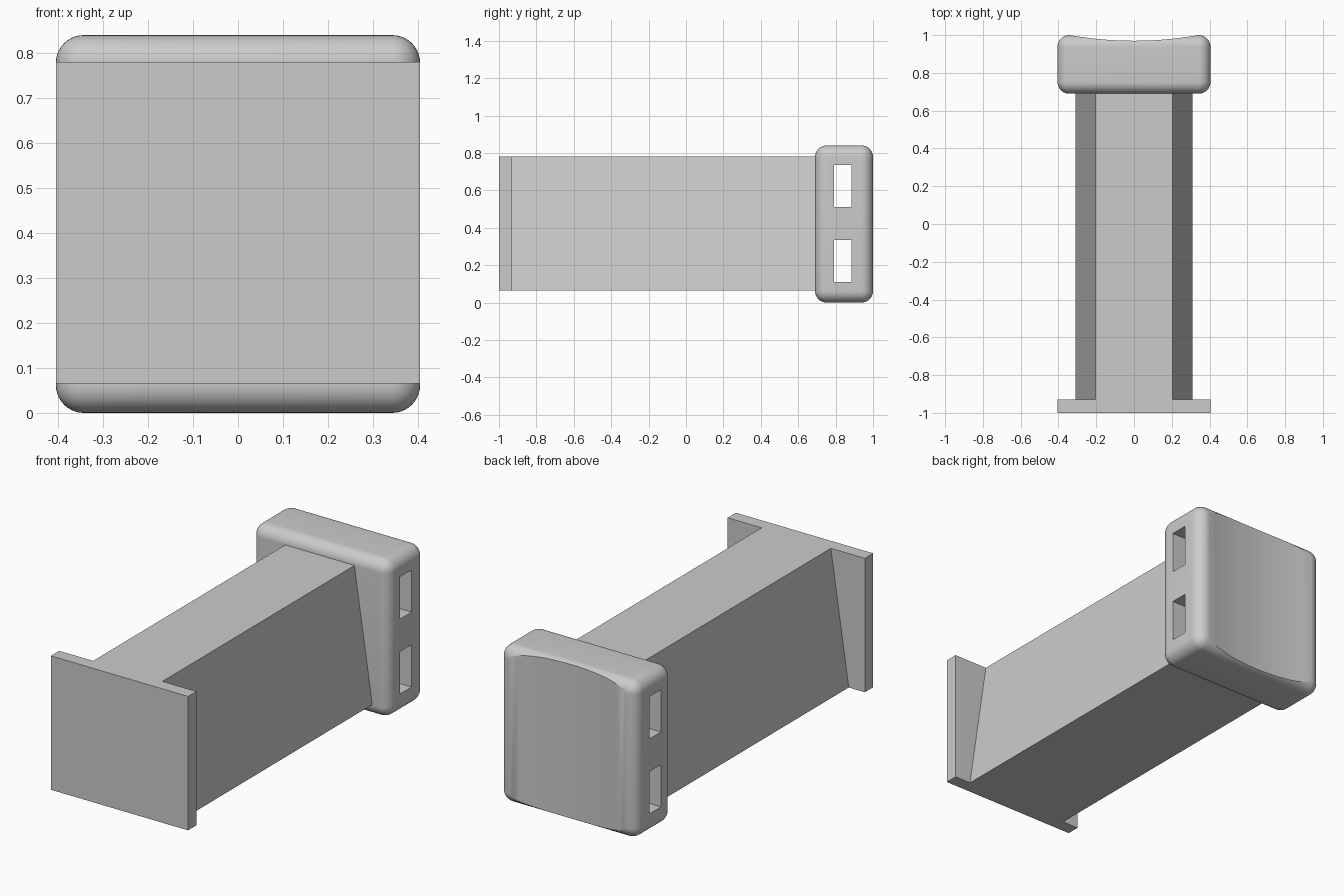
import bpy
import bmesh
from mathutils import Matrix

cube = bpy.data.objects.get("Cube")
if cube:
    bpy.data.objects.remove(cube, do_unlink=True)

grey = bpy.data.materials.new("plain grey")
grey.use_nodes = True
grey.diffuse_color = (0.6, 0.6, 0.6, 1)
grey.node_tree.nodes["Principled BSDF"].inputs["Base Color"].default_value = (0.6, 0.6, 0.6, 1)


def add_object(name, bm):
    bmesh.ops.recalc_face_normals(bm, faces=bm.faces)
    mesh = bpy.data.meshes.new(name)
    bm.to_mesh(mesh)
    bm.free()
    mesh.materials.append(grey)
    obj = bpy.data.objects.new(name, mesh)
    bpy.context.collection.objects.link(obj)
    return obj


def box(name, x, y, z, top_scale=1.0, radius=0.0):
    """Box from (min, max) ranges, optionally tapered upwards or rounded."""
    bm = bmesh.new()
    bmesh.ops.create_cube(bm, size=1)
    for v in bm.verts:
        taper = top_scale if v.co.z > 0 else 1.0
        v.co = [r[0] + (c + 0.5) * (r[1] - r[0]) for r, c in zip((x, y, z), v.co)]
        v.co.x *= taper
    if radius:
        bmesh.ops.bevel(bm, geom=bm.edges[:], offset=radius, segments=10,
                        profile=0.5, affect='EDGES')
    return add_object(name, bm)


def cut(target, cutter):
    mod = target.modifiers.new(cutter.name, 'BOOLEAN')
    mod.operation = 'DIFFERENCE'
    mod.solver = 'EXACT'
    mod.object = cutter
    bpy.context.view_layer.objects.active = target
    bpy.ops.object.modifier_apply(modifier=mod.name)
    bpy.data.objects.remove(cutter, do_unlink=True)


# Flat end plate and tapered beam
WIDTH = (-0.405, 0.405)
BEAM_Z = (0.065, 0.78)
box("end_plate", WIDTH, (-1, -0.93), BEAM_Z)
box("tapered_beam", (-0.31, 0.31), (-0.935, 0.71), BEAM_Z, top_scale=0.66)

# Rounded head block
head = box("rounded_head", WIDTH, (0.69, 1), (0, 0.84), radius=0.062)

# Two slots straight through the head
for low in (0.11, 0.51):
    cut(head, box("slot_cutter", (-1, 1), (0.79, 0.885), (low, low + 0.225)))

# Shallow hollow across the back of the head
RADIUS = 1.95
bm = bmesh.new()
bmesh.ops.create_cone(bm, cap_ends=True, segments=256, radius1=RADIUS, radius2=RADIUS,
                      depth=2, matrix=Matrix.Translation((0, 0.97 + RADIUS, 0.42)))
cut(head, add_object("hollow_cutter", bm))

# Smooth the fillets and the hollow, keep edges sharp
bpy.ops.object.select_all(action='DESELECT')
head.select_set(True)
bpy.context.view_layer.objects.active = head
bpy.ops.object.shade_smooth_by_angle(angle=0.35)
